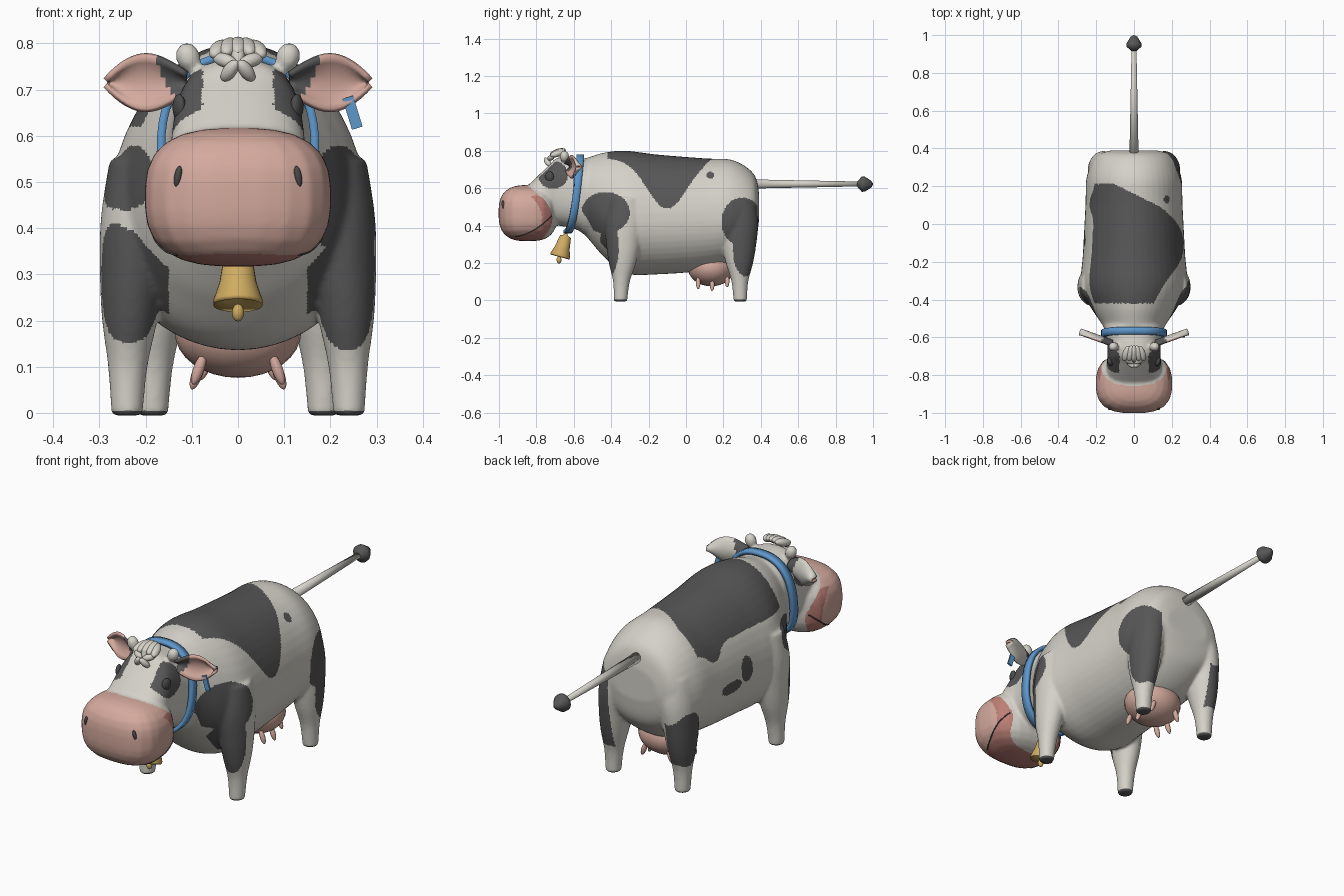
import bpy, bmesh, math
from mathutils import Vector, Matrix, Euler
from mathutils.bvhtree import BVHTree

if bpy.data.objects.get("Cube"):
    bpy.data.objects.remove(bpy.data.objects["Cube"])


def material(name, red, green, blue):
    mat = bpy.data.materials.new(name)
    mat.use_nodes = True
    mat.diffuse_color = (red, green, blue, 1)
    shader = next(node for node in mat.node_tree.nodes if node.type == 'BSDF_PRINCIPLED')
    shader.inputs["Base Color"].default_value = (red, green, blue, 1)
    return mat


WHITE = material("cream white", .66, .64, .58)
DARK = material("charcoal hide", .095, .095, .095)
PINK = material("pink skin", .66, .4, .34)
ROSE = material("rose lips", .5, .21, .18)
BLUE = material("collar blue", .11, .31, .6)
GOLD = material("bell gold", .62, .41, .12)
EYE = material("eye grey", .07, .07, .07)


def link(name, data):
    obj = bpy.data.objects.new(name, data)
    bpy.context.scene.collection.objects.link(obj)
    return obj


def finish(name, bm, *mats, smooth=True):
    """Turn a bmesh into an object with the given materials."""
    mesh = bpy.data.meshes.new(name)
    bm.to_mesh(mesh)
    bm.free()
    for mat in mats:
        mesh.materials.append(mat)
    mesh.polygons.foreach_set("use_smooth", [smooth] * len(mesh.polygons))
    return link(name, mesh)


def spline(rows, steps=8):
    """Catmull-Rom interpolation through rows of numbers."""
    rows = [Vector(row) for row in rows]
    last = len(rows) - 1
    out = []
    for i in range(last):
        a, b, c, d = (rows[max(0, min(last, i + k))] for k in (-1, 0, 1, 2))
        for step in range(steps):
            t = step / steps
            out.append(b + (c - a) * t / 2 + (a * 2 - b * 5 + c * 4 - d) * t ** 2 / 2
                       + (b * 3 - a - c * 3 + d) * t ** 3 / 2)
    return out + [rows[last]]


def loft(bm, rings, caps=True):
    """Skin closed rings of points."""
    rings = [[bm.verts.new(point) for point in ring] for ring in rings]
    faces = []
    for lower, upper in zip(rings, rings[1:]):
        for i in range(len(lower)):
            faces.append(bm.faces.new((lower[i - 1], lower[i], upper[i], upper[i - 1])))
    if caps:
        faces += [bm.faces.new(rings[0]), bm.faces.new(rings[-1])]
    bmesh.ops.recalc_face_normals(bm, faces=faces)


def circle(count):
    """Cosine and sine pairs round a full turn."""
    return [(math.cos(math.tau * i / count), math.sin(math.tau * i / count)) for i in range(count)]


def section(y, low, mid, high, width, n):
    """Rounded cross-section facing along y, squarer as n grows."""
    ring = []
    for c, s in circle(48):
        c, s = (math.copysign(abs(value) ** (2 / n), value) for value in (c, s))
        ring.append((width * c, y, mid + s * (high - mid if s > 0 else mid - low)))
    return ring


def blob(bm, loc, size, rot=(0, 0, 0), n=2):
    """Add an ellipsoid, squarer as n grows."""
    verts = bmesh.ops.create_uvsphere(bm, u_segments=24, v_segments=16, radius=1)["verts"]
    for vert in verts:
        vert.co /= sum(abs(value) ** n for value in vert.co) ** (1 / n)
    bmesh.ops.transform(bm, verts=verts, matrix=Matrix.LocRotScale(Vector(loc), Euler(rot), Vector(size)))


def single_blob(name, mat, *shape):
    bm = bmesh.new()
    blob(bm, *shape)
    return finish(name, bm, mat)


def lathe(name, profile, mat, loc, tilt):
    """Turn a (radius, height) profile, then tilt it about x."""
    bm = bmesh.new()
    loft(bm, [[(r * c, r * s, z) for c, s in circle(24)] for r, z in profile])
    bm.transform(Matrix.LocRotScale(Vector(loc), Euler((tilt, 0, 0)), None))
    return finish(name, bm, mat)


# Trunk, neck and head: y, low, middle, high, half width
TRUNK = [(.39, .42, .48, .58, .12), (.36, .3, .46, .68, .2), (.25, .2, .44, .75, .25),
         (.1, .16, .43, .76, .257), (-.15, .14, .42, .78, .27), (-.32, .145, .41, .8, .28),
         (-.44, .235, .46, .79, .23), (-.56, .365, .56, .757, .155), (-.68, .4, .59, .765, .14),
         (-.74, .4, .57, .715, .145), (-.86, .37, .48, .6, .15)]
# Leg: height, half width, half depth
LEG = [(-.006, .034, .036), (.1, .043, .045), (.2, .06, .073), (.3, .072, .092), (.42, .082, .105), (.55, .08, .09)]

bm = bmesh.new()
loft(bm, [section(*row, 2.5 if row[0] < -.53 else 2) for row in spline(TRUNK)])
blob(bm, (0, -.845, .467), (.202, .157, .15), n=2.8)
for side in (1, -1):
    for foot_x, foot_y, lean in ((.24, -.35, .05), (.185, .29, -.02)):
        loft(bm, [[(side * (foot_x - .14 * z * z + rx * c), foot_y + lean * z + ry * s, z)
                   for c, s in circle(24)] for z, rx, ry in spline(LEG)])
    # horn nubs
    blob(bm, (side * .108, -.65, .77), (.027, .026, .033), (0, side * .35, 0))
body = finish("body", bm)
remesh = body.modifiers.new("fuse", 'REMESH')
remesh.mode = 'VOXEL'
remesh.voxel_size = .007
soften = body.modifiers.new("soften", 'SMOOTH')
soften.iterations = 10
bpy.context.view_layer.update()
fused = bpy.data.meshes.new_from_object(body.evaluated_get(bpy.context.evaluated_depsgraph_get()))
body.modifiers.clear()
body.data = fused

# Oval hide patches: side, y, z, half length, half height
PATCHES = [(1, -.43, .47, .13, .11), (1, -.41, .29, .05, .16), (1, .3, .42, .11, .13),
           (1, .32, .27, .07, .14), (1, .13, .67, .02, .02), (-1, -.42, .51, .09, .07),
           (-1, -.41, .28, .05, .13), (-1, -.09, .46, .04, .06), (-1, .02, .41, .07, .03),
           (-1, .31, .26, .09, .13)]


def dip(y, centre, width):
    return math.exp(-((y - centre) / width) ** 2)


def mouth(y):
    return .342 + .11 * ((y + .93) / .21) ** 2


def hide_colour(x, y, z):
    """Index of white, dark, pink or rose for a point on the skin."""
    pink_edge = -.715 - 4.5 * (z - .44) ** 2
    if y < pink_edge:
        return 3 if z < mouth(y) or (y > pink_edge - .055 and z < .56) else 2
    if y < -.6:
        return int(abs(x) > .077 and math.hypot((y + .71) / .08, (z - .672) / .075) < 1)
    saddle = .76 - .27 * dip(y, -.1, .15) if x > 0 else .62 - .06 * dip(y, .11, .06)
    if z < .005 or (z > saddle and -.42 < y < min(.21, .16 - x / 2)):
        return 1
    return int(any(x * side > .15 and math.hypot((y - py) / ry, (z - pz) / rz) < 1
                   for side, py, pz, ry, rz in PATCHES))


fused.materials.clear()
for mat in (WHITE, DARK, PINK, ROSE):
    fused.materials.append(mat)
for face in fused.polygons:
    face.use_smooth = True
    face.material_index = hide_colour(*face.center)
skin = BVHTree.FromPolygons([vert.co for vert in fused.vertices], [face.vertices for face in fused.polygons])

for side, label in ((1, "left"), (-1, "right")):
    # eye and nostril sit on the skin
    inward = Vector((-side, 0, 0))
    spot = skin.ray_cast(Vector((side, -.73, .662)), inward)[0]
    single_blob(label + "_eye", EYE, spot, (.013, .024, .028), (0, 0, -side * .3))
    spot = skin.ray_cast(Vector((side * .13, -2, .512)), Vector((0, 1, 0)))[0]
    single_blob(label + "_nostril", EYE, spot, (.008, .008, .023), (0, -side * .2, side * .5))
    # mouth crease
    hits = [skin.ray_cast(Vector((side, y, mouth(y))), inward)[0] for y in (-.72 - k / 100 for k in range(20))]
    path = [hit for hit in hits if hit]
    curve = bpy.data.curves.new(label + "_mouth_line", 'CURVE')
    curve.dimensions = '3D'
    curve.bevel_depth = .003
    line = curve.splines.new('POLY')
    line.points.add(len(path) - 1)
    for point, hit in zip(line.points, path):
        point.co = (*hit, 1)
    curve.materials.append(EYE)
    link(label + "_mouth_line", curve)
    # teats
    for x, y, z in ((.085, .065, .095), (.088, .14, .085), (.07, .22, .105)):
        single_blob(label + "_teat", PINK, (side * x, y, z), (.012, .012, .036), (0, -side * .35, 0))

# Ears: cupped leaves, pink in front, pale behind, dark at the root
bm = bmesh.new()
rows = []
for i in range(17):
    u = i / 16
    half = .056 * math.sin(math.pi * (.15 + .85 * u) ** 1.3) + .001
    rows.append([bm.verts.new((.115 + .168 * u, -.625 + .06 * u - .025 * v * v, .715 + half * v))
                 for v in (k / 4 for k in range(-4, 5))])
for i in range(16):
    for j in range(8):
        face = bm.faces.new((rows[i][j], rows[i + 1][j], rows[i + 1][j + 1], rows[i][j + 1]))
        face.material_index = int(i < j / 2 + 2)
ears = finish("ears", bm, PINK, DARK, WHITE, DARK)
shell = ears.modifiers.new("thickness", 'SOLIDIFY')
shell.thickness = .012
shell.material_offset = 2
ears.modifiers.new("pair", 'MIRROR')

# Ear tag
bm = bmesh.new()
bmesh.ops.create_cube(bm, size=1, matrix=Matrix.LocRotScale(
    Vector((.248, -.597, .65)), Euler((0, -.3, 0)), Vector((.024, .009, .07))))
finish("ear_tag", bm, BLUE, smooth=False)

# Forelock: a star of locks on the brow and a row over the crown
bm = bmesh.new()
for k, (c, s) in enumerate(circle(5)):
    blob(bm, (.03 * s, -.728 + .016 * c, .757 + .02 * c), (.015, .015, .03), (-.5, math.atan2(s, c), 0))
    x = .02 * (k - 2)
    blob(bm, (x, -.685, .793 - 4 * x * x), (.02, .044, .018), (.3, 0, x * 8))
finish("forelock", bm, WHITE)

# Collar strap following the neck
bm = bmesh.new()
around = section(0, .368, .565, .772, .167, 2.4)
loft(bm, [[(x, shift - .635 + .07 * math.sqrt(max(0, z - .368) / .4), z) for x, y, z in around]
          for shift in (-.02, 0, .02)], caps=False)
collar = finish("collar", bm, BLUE)
strap = collar.modifiers.new("thickness", 'SOLIDIFY')
strap.thickness = .018
strap.offset = 0

# Bell with clapper, hanging slightly forward
BELL = [(.006, .03), (.008, 0), (.03, -.008), (.04, -.07), (.054, -.112), (.053, -.122), (.03, -.1)]
lathe("bell", BELL, GOLD, (0, -.642, .35), -.27)
single_blob("clapper", GOLD, (0, -.679, .217), (.013, .013, .019))

# Udder
single_blob("udder", PINK, (0, .135, .175), (.137, .125, .099))

# Tail and its dark tuft
lathe("tail", [(.024, 0), (.013, .56)], WHITE, (0, .37, .623), -math.pi / 2)
TUFT = [(.012, 0), (.041, .026), (.04, .042), (.017, .078), (.002, .086)]
lathe("tail_tuft", TUFT, DARK, (0, .914, .622), -math.pi / 2)
